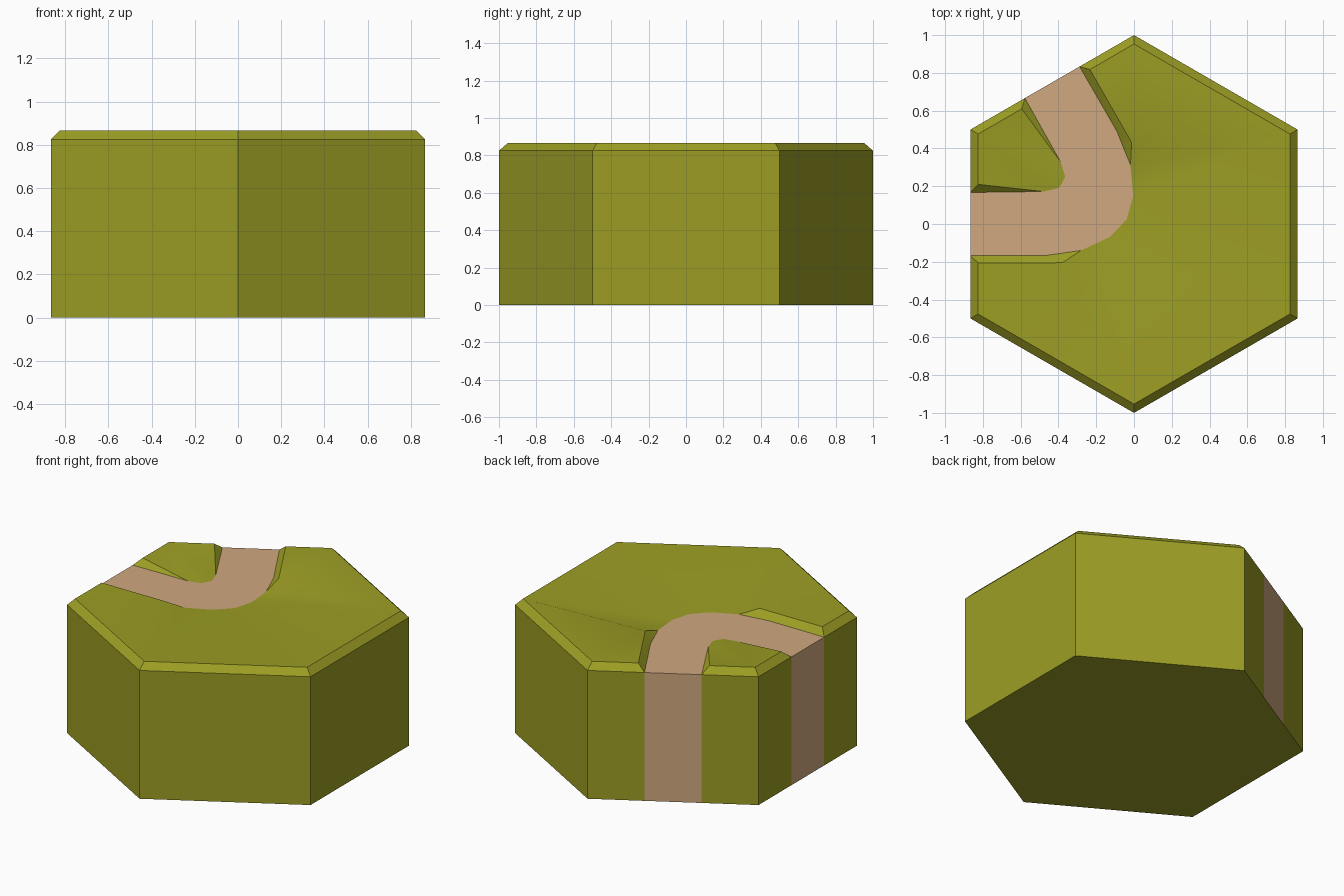
import bpy, bmesh, math

if "Cube" in bpy.data.objects:
    bpy.data.objects.remove(bpy.data.objects["Cube"])

LOW, TOP = 0.825, 0.866          # path level and grass level
RIM = 0.953                      # radius of the bevelled top rim
AP = math.sqrt(3) / 2            # distance from centre to a flat side


def material(name, rgb):
    m = bpy.data.materials.new(name)
    lin = [(c / 255 / 12.92) if c < 10 else ((c / 255 + 0.055) / 1.055) ** 2.4 for c in rgb]
    m.diffuse_color = (*lin, 1)
    m.use_nodes = True
    m.node_tree.nodes["Principled BSDF"].inputs["Base Color"].default_value = m.diffuse_color
    return m


def polar(r, deg):
    a = math.radians(deg)
    return (r * math.cos(a), r * math.sin(a))


def mirror(p):
    # reflect across the 150 degree symmetry line of the bend
    x, y, z = p
    return (0.5 * x - AP * y, -AP * x - 0.5 * y, z)


def at(p, z):
    return (p[0], p[1], z)


bm = bmesh.new()
GRASS, DIRT = 0, 1


def face(points, mat=GRASS, smooth=False):
    # each face is made together with its mirrored twin
    for pts in (points, [mirror(p) for p in reversed(points)]):
        f = bm.faces.new([bm.verts.new(p) for p in pts])
        f.material_index = mat
        f.smooth = smooth


# half of the hexagon outline, split where the path leaves
outline = [polar(1, 330), polar(1, 270), polar(1, 210),
           (-AP, -0.167), (-AP, 0.167), polar(1, 150)]
rim = [polar(RIM, 330), polar(RIM, 270), polar(RIM, 210),
       (-0.825, -0.207), (-0.825, 0.21), polar(RIM, 150)]

# walls, bevel and underside
for i in range(5):
    a, b = outline[i], outline[i + 1]
    is_path = i == 3
    face([at(a, 0), at(b, 0), at(b, LOW), at(a, LOW)], DIRT if is_path else GRASS)
    if not is_path:
        face([at(a, LOW), at(b, LOW), at(rim[i + 1], TOP), at(rim[i], TOP)])
face([at(p, 0) for p in outline])

# sunken path
outer = [at(p, LOW) for p in (outline[3], (-0.47, -0.167), (-0.28, -0.14),
                              (-0.13, -0.07), polar(0.045, 150))]
inner = [at(p, LOW) for p in (outline[4], (-0.48, 0.172), (-0.4, 0.19), polar(0.438, 150))]
face(outer + inner[::-1], DIRT)

# grass outside the bend, sloping down to the path
c330, c270, c210, r0, r1, c150 = [at(p, TOP) for p in rim]
bank = (-0.38, -0.205, TOP)
o0, o1, o2, o3, o4 = outer
for f in ([o0, o1, bank, r0], [o1, o2, bank], [r0, bank, c210], [bank, c270, c210],
          [bank, o2, c270], [o2, o3, c270], [o3, c330, c270], [o3, o4, c330]):
    face(f, smooth=True)

# grass inside the bend
i0, i1, i2, i3 = inner
for f in ([i0, i1, r1], [r1, i1, c150], [i1, i2, c150], [i2, i3, c150]):
    face(f, smooth=True)

bmesh.ops.remove_doubles(bm, verts=bm.verts, dist=0.0005)
bmesh.ops.recalc_face_normals(bm, faces=bm.faces)
for e in bm.edges:
    mats = {f.material_index for f in e.link_faces}
    e.smooth = len(mats) == 1 and e.calc_face_angle(0) < math.radians(30)

mesh = bpy.data.meshes.new("hex_path_tile")
bm.to_mesh(mesh)
bm.free()
mesh.materials.append(material("olive grass", (156, 158, 36)))
mesh.materials.append(material("tan path", (208, 168, 127)))
tile = bpy.data.objects.new("hex_path_tile", mesh)
bpy.context.collection.objects.link(tile)
